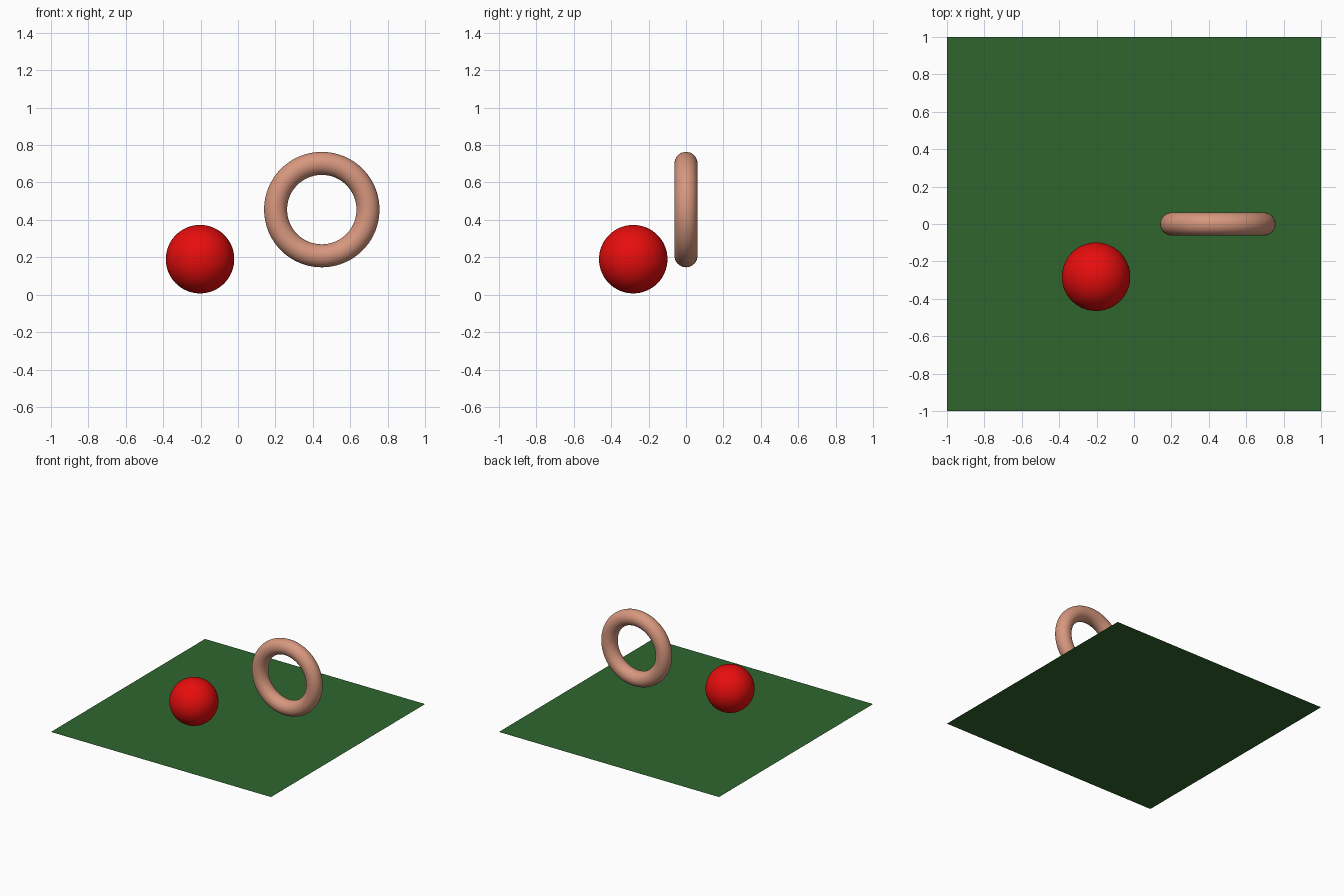
import bpy
import math

if "Cube" in bpy.data.objects:
    bpy.data.objects.remove(bpy.data.objects["Cube"])


def material(name, rgb):
    m = bpy.data.materials.new(name)
    m.diffuse_color = (*rgb, 1.0)
    m.use_nodes = True
    m.node_tree.nodes["Principled BSDF"].inputs["Base Color"].default_value = m.diffuse_color
    return m


def finish(name, mat, smooth=True):
    ob = bpy.context.object
    ob.name = name
    ob.data.materials.append(mat)
    if smooth:
        bpy.ops.object.shade_smooth()
    return ob


green = material("grass green", (0.028, 0.13, 0.028))
red = material("bright red", (0.8, 0.004, 0.004))
salmon = material("salmon", (0.68, 0.31, 0.21))

# Flat square base
bpy.ops.mesh.primitive_plane_add(size=2, location=(0, 0, 0))
finish("base_sheet", green, smooth=False)

# Ball just above the base
bpy.ops.mesh.primitive_uv_sphere_add(segments=64, ring_count=32, radius=0.183,
                                     location=(-0.203, -0.282, 0.19))
finish("ball", red)

# Upright ring facing the front
bpy.ops.mesh.primitive_torus_add(major_segments=96, minor_segments=32,
                                 major_radius=0.247, minor_radius=0.0615,
                                 location=(0.448, 0, 0.455),
                                 rotation=(math.pi / 2, 0, 0))
finish("ring", salmon)
